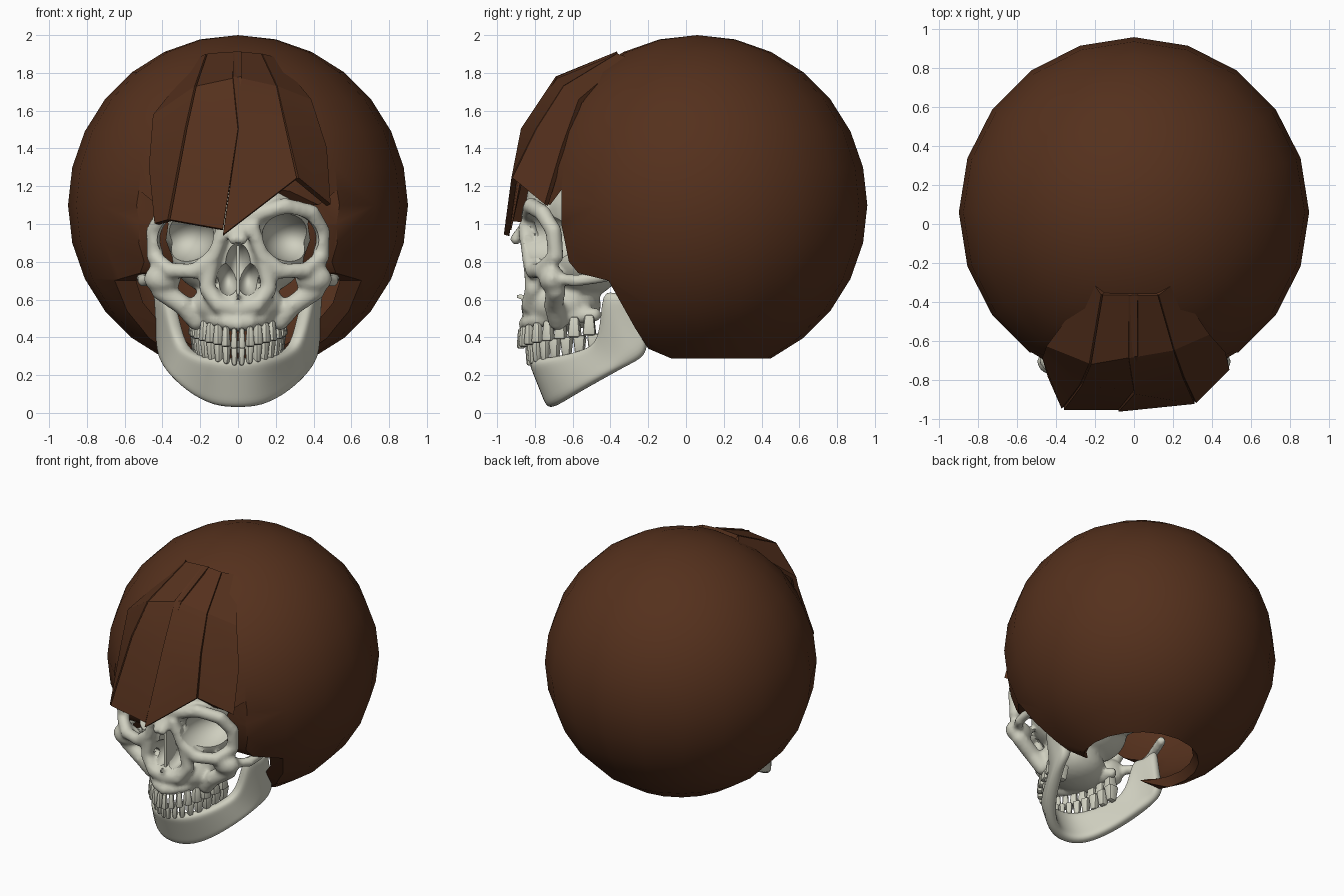
import bpy, bmesh
from math import sin, cos, radians
from mathutils import Vector, Matrix

if "Cube" in bpy.data.objects:
    bpy.data.objects.remove(bpy.data.objects["Cube"])


def material(name, rgb):
    m = bpy.data.materials.new(name)
    m.diffuse_color = (*rgb, 1)
    m.use_nodes = True
    m.node_tree.nodes["Principled BSDF"].inputs["Base Color"].default_value = m.diffuse_color
    return m


BONE = material("bone", (0.62, 0.62, 0.52))
HAIR = material("hair", (0.09, 0.03, 0.012))


def make(name, bm, mat):
    me = bpy.data.meshes.new(name)
    bm.normal_update()
    bm.to_mesh(me)
    bm.free()
    o = bpy.data.objects.new(name, me)
    bpy.context.collection.objects.link(o)
    me.materials.append(mat)
    return o


def mod(o, kind, **kw):
    m = o.modifiers.new(kind.lower(), kind)
    for k, v in kw.items():
        setattr(m, k, v)


def bake(o, angle=None):
    dg = bpy.context.evaluated_depsgraph_get()
    me = bpy.data.meshes.new_from_object(o.evaluated_get(dg))
    o.modifiers.clear()
    o.data = me
    me.shade_smooth()
    if angle:
        me.set_sharp_from_angle(angle=radians(angle))


def cut(o, cutters):
    for c in cutters:
        c.hide_render = True
        mod(o, 'BOOLEAN', operation='DIFFERENCE', solver='EXACT', object=c)


def ball(bm, loc, rad, tilt=0, seg=16):
    m = (Matrix.Translation(loc) @ Matrix.Rotation(radians(tilt), 4, 'Y')
         @ Matrix.Diagonal((*rad, 1)))
    bmesh.ops.create_uvsphere(bm, u_segments=seg, v_segments=seg // 2 + 2, radius=1, matrix=m)


def chain(bm, pts, r):
    # rounded bone ridge along a mirrored path
    for a, b in zip(pts, pts[1:]):
        a, b = Vector(a), Vector(b)
        n = max(1, int((b - a).length / (r * 0.5)))
        for i in range(n + 1):
            p = a.lerp(b, i / n)
            for s in (1, -1):
                ball(bm, (s * p.x, p.y, p.z), (r, r, r), seg=10)


def arch(t, w, front, back):
    return Vector((w * sin(t), back - (back - front) * cos(t), 0))


# upper skull: overlapping masses fused by a voxel remesh
bm = bmesh.new()
ball(bm, (0, -0.30, 1.10), (0.48, 0.55, 0.38), seg=32)     # braincase
ball(bm, (0, -0.57, 0.84), (0.36, 0.25, 0.24), seg=32)     # mid face
ball(bm, (0, -0.65, 0.57), (0.25, 0.20, 0.14), seg=32)     # upper jaw
for s in (1, -1):
    ball(bm, (s * 0.40, -0.71, 0.71), (0.10, 0.07, 0.075))  # cheekbone
chain(bm, [(0, -.83, 1.05), (.10, -.83, 1.05), (.25, -.82, 1.095), (.39, -.76, 1.06),
           (.445, -.70, .96), (.44, -.69, .83)], .045)     # brow and outer rim
chain(bm, [(.44, -.70, .82), (.36, -.77, .755), (.23, -.81, .75), (.13, -.83, .83),
           (.075, -.85, .98)], .042)                       # lower and inner rim
chain(bm, [(.43, -.69, .71), (.50, -.58, .70), (.51, -.45, .72), (.46, -.27, .76)], .034)
chain(bm, [(.41, -.69, .65), (.29, -.70, .57), (.22, -.68, .49)], .055)
chain(bm, [(.14, -.82, .80), (.165, -.81, .66), (.10, -.83, .57), (0, -.83, .55)], .045)
chain(bm, [(0, -.83, 1.03), (.015, -.86, .97), (.02, -.90, .92)], .033)   # nasal bones
chain(bm, [(0, -.85, .61), (0, -.885, .62)], .018)
chain(bm, [arch(radians(a), .21, -.85, -.45) + Vector((0, 0, .47 + .05 * a / 85))
           for a in range(0, 86, 17)], .04)                # tooth ridge
skull = make("skull", bm, BONE)
mod(skull, 'REMESH', mode='VOXEL', voxel_size=0.016)
mod(skull, 'SMOOTH', factor=0.5, iterations=4)

# eye sockets and nose opening
cutters = []
for loc, rad, tilt in [((.28, -.80, .925), (.155, .27, .128), 14),
                       ((-.28, -.80, .925), (.155, .27, .128), -14),
                       ((.052, -.88, .71), (.062, .22, .09), 0),
                       ((-.052, -.88, .71), (.062, .22, .09), 0),
                       ((0, -.87, .78), (.07, .19, .125), 0)]:
    bm = bmesh.new()
    ball(bm, loc, rad, tilt, seg=32)
    cutters.append(make("cutter", bm, BONE))
cut(skull, cutters)
bake(skull, 45)
for c in cutters:
    bpy.data.objects.remove(c)

# nasal septum
bm = bmesh.new()
bmesh.ops.create_cube(bm, size=1, matrix=Matrix.Translation((0, -.76, .75))
                      @ Matrix.Diagonal((.018, .16, .27, 1)))
make("nasal_septum", bm, BONE)

# lower jaw: curved sheet from chin to hinge, thickened and smoothed
cols = [((0, -.81, .29), (0, -.71, .03)), ((.11, -.79, .29), (.12, -.68, .035)),
        ((.19, -.68, .30), (.24, -.58, .10)), ((.25, -.55, .33), (.33, -.44, .18)),
        ((.31, -.44, .38), (.37, -.34, .235)), ((.37, -.45, .68), (.39, -.27, .265)),
        ((.39, -.36, .61), (.395, -.22, .30)), ((.43, -.28, .70), (.395, -.20, .36))]
cols = [tuple(Vector((-p[0], p[1], p[2])) for p in c) for c in cols[:0:-1]] + \
       [tuple(Vector(p) for p in c) for c in cols]


def sheet(bm, columns, rows):
    grid = [[bm.verts.new(a.lerp(b, i / rows)) for i in range(rows + 1)] for a, b in columns]
    for p, q in zip(grid, grid[1:]):
        for i in range(rows):
            bm.faces.new((p[i], p[i + 1], q[i + 1], q[i]))


bm = bmesh.new()
sheet(bm, cols, 4)
jaw = make("lower_jaw", bm, BONE)
mod(jaw, 'SOLIDIFY', thickness=0.075, offset=0)
mod(jaw, 'SUBSURF', levels=2, render_levels=2)
bake(jaw)


# teeth: tapered bevelled blocks around each arch
def teeth(name, w, front, back, z0, z1, up):
    bm = bmesh.new()
    for i in range(8):
        a = 5 + i * 11.3
        t = radians(a)
        z = z0 + (z1 - z0) * i / 7
        depth = .045 + .005 * i
        for s in (1, -1):
            p = arch(t, w, front, back)
            tan = Vector((w * cos(t), (back - front) * sin(t), 0))
            rot = Vector((1, 0, 0)).rotation_difference(
                Vector((tan.x, s * tan.y, 0)).normalized()).to_matrix().to_4x4()
            width = tan.length * radians(11.3) * .9
            m = Matrix.Translation((s * p.x, p.y, z)) @ rot
            vs = bmesh.ops.create_cube(bm, size=1)['verts']
            for v in vs:
                k = .68 if v.co.z * up > 0 else 1
                v.co = m @ Vector((v.co.x * width * k, v.co.y * depth * k, v.co.z * .11))
    o = make(name, bm, BONE)
    mod(o, 'BEVEL', width=.014, segments=2)
    bake(o, 40)


teeth("upper_teeth", .225, -.875, -.47, .395, .465, 1)
teeth("lower_teeth", .215, -.83, -.45, .305, .365, -1)

# hair cap: open-bottomed thick sphere with the face cut out
bm = bmesh.new()
bmesh.ops.create_uvsphere(bm, u_segments=20, v_segments=14, radius=0.9)
bmesh.ops.delete(bm, geom=[v for v in bm.verts if v.co.z < -.83], context='VERTS')
bmesh.ops.translate(bm, verts=bm.verts, vec=(0, .06, 1.1))
cap = make("hair_cap", bm, HAIR)
mod(cap, 'SOLIDIFY', thickness=0.07, offset=-1)

bm = bmesh.new()
side = [(-1.2, 1.24), (-.85, 1.24), (-.72, 1.10), (-.66, 1.18), (-.66, 1.0), (-.62, .80),
        (-.57, .74), (-.41, .70), (-.27, .45), (-.20, .34), (-.07, .285), (-.07, .1), (-1.2, .1)]
f = bm.faces.new([bm.verts.new((-1.2, y, z)) for y, z in side])
ext = bmesh.ops.extrude_face_region(bm, geom=[f])['geom']
bmesh.ops.translate(bm, verts=[g for g in ext if isinstance(g, bmesh.types.BMVert)], vec=(2.4, 0, 0))
bmesh.ops.recalc_face_normals(bm, faces=bm.faces)
cutter = make("face_cutter", bm, HAIR)
cut(cap, [cutter])
bake(cap, 30)
bpy.data.objects.remove(cutter)

# fringe locks: flat-faced strips between two edges
edges = [
    [(-.20, -.30, 1.87), (-.44, -.62, 1.57), (-.46, -.68, 1.30), (-.43, -.78, 1.0)],
    [(-.16, -.36, 1.89), (-.22, -.71, 1.72), (-.27, -.82, 1.5), (-.36, -.94, 1.02)],
    [(.02, -.36, 1.90), (.02, -.67, 1.77), (0, -.84, 1.5), (-.08, -.94, .97)],
    [(-.03, -.36, 1.90), (-.03, -.68, 1.77), (0, -.86, 1.5), (-.08, -.95, .94)],
    [(.12, -.36, 1.89), (.20, -.64, 1.72), (.25, -.78, 1.5), (.31, -.91, 1.24)],
    [(.20, -.30, 1.87), (.38, -.56, 1.65), (.46, -.65, 1.40), (.48, -.74, 1.10)]]
for n, (l, r) in enumerate([(0, 1), (1, 2), (3, 4), (4, 5)]):
    bm = bmesh.new()
    sheet(bm, [(Vector(a), Vector(b)) for a, b in zip(edges[l], edges[r])], 1)
    lock = make("fringe_lock_%d" % (n + 1), bm, HAIR)
    mod(lock, 'SOLIDIFY', thickness=0.03, offset=0)
    bake(lock, 25)
